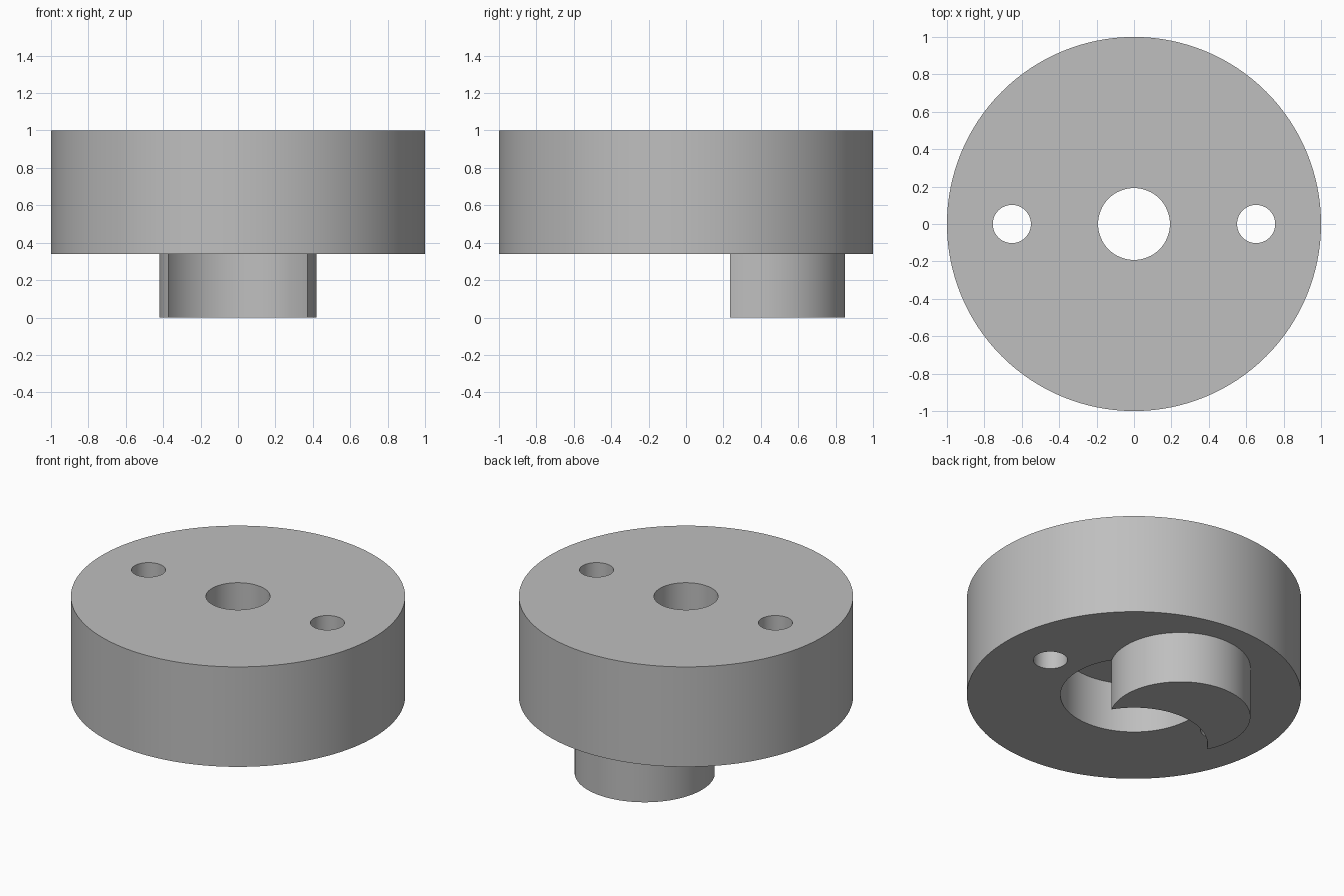
import bpy
import math

default = bpy.data.objects.get("Cube")
if default:
    bpy.data.objects.remove(default, do_unlink=True)

BODY_BOTTOM, BODY_TOP = 0.34, 1.0
RECESS_TOP = 0.67

grey = bpy.data.materials.new("plain grey")
grey.use_nodes = True
colour = (0.52, 0.52, 0.52, 1)
grey.diffuse_color = colour
grey.node_tree.nodes["Principled BSDF"].inputs["Base Color"].default_value = colour


def cylinder(name, radius, low, high, x=0, y=0, sides=128):
    bpy.ops.mesh.primitive_cylinder_add(
        vertices=sides, radius=radius, depth=high - low,
        location=(x, y, (low + high) / 2))
    obj = bpy.context.object
    obj.name = name
    obj.data.materials.append(grey)
    return obj


def cut(target, cutter):
    """Subtract the cutter from the target, then delete the cutter."""
    cutter.hide_render = True
    bpy.context.view_layer.objects.active = target
    mod = target.modifiers.new("cut", "BOOLEAN")
    mod.operation = "DIFFERENCE"
    mod.solver = "EXACT"
    mod.object = cutter
    bpy.ops.object.modifier_apply(modifier=mod.name)
    bpy.data.objects.remove(cutter, do_unlink=True)


def recess_cutter():
    return cylinder("recess_cutter", 0.44, -0.1, RECESS_TOP)


# Round body with a blind recess below, a centre bore and two side holes
body = cylinder("round_body", 1.0, BODY_BOTTOM, BODY_TOP)
cut(body, recess_cutter())
for x, radius in ((0, 0.192), (-0.653, 0.102), (0.653, 0.102)):
    cut(body, cylinder("hole_cutter", radius, 0.2, 1.1, x, sides=64))

# Crescent boss under the body, hollowed by the same circle as the recess
boss = cylinder("crescent_boss", 0.42, 0, BODY_BOTTOM, 0, 0.43)
cut(boss, recess_cutter())

for obj in (body, boss):
    bpy.ops.object.select_all(action="DESELECT")
    obj.select_set(True)
    bpy.context.view_layer.objects.active = obj
    bpy.ops.object.shade_smooth_by_angle(angle=math.radians(30))
